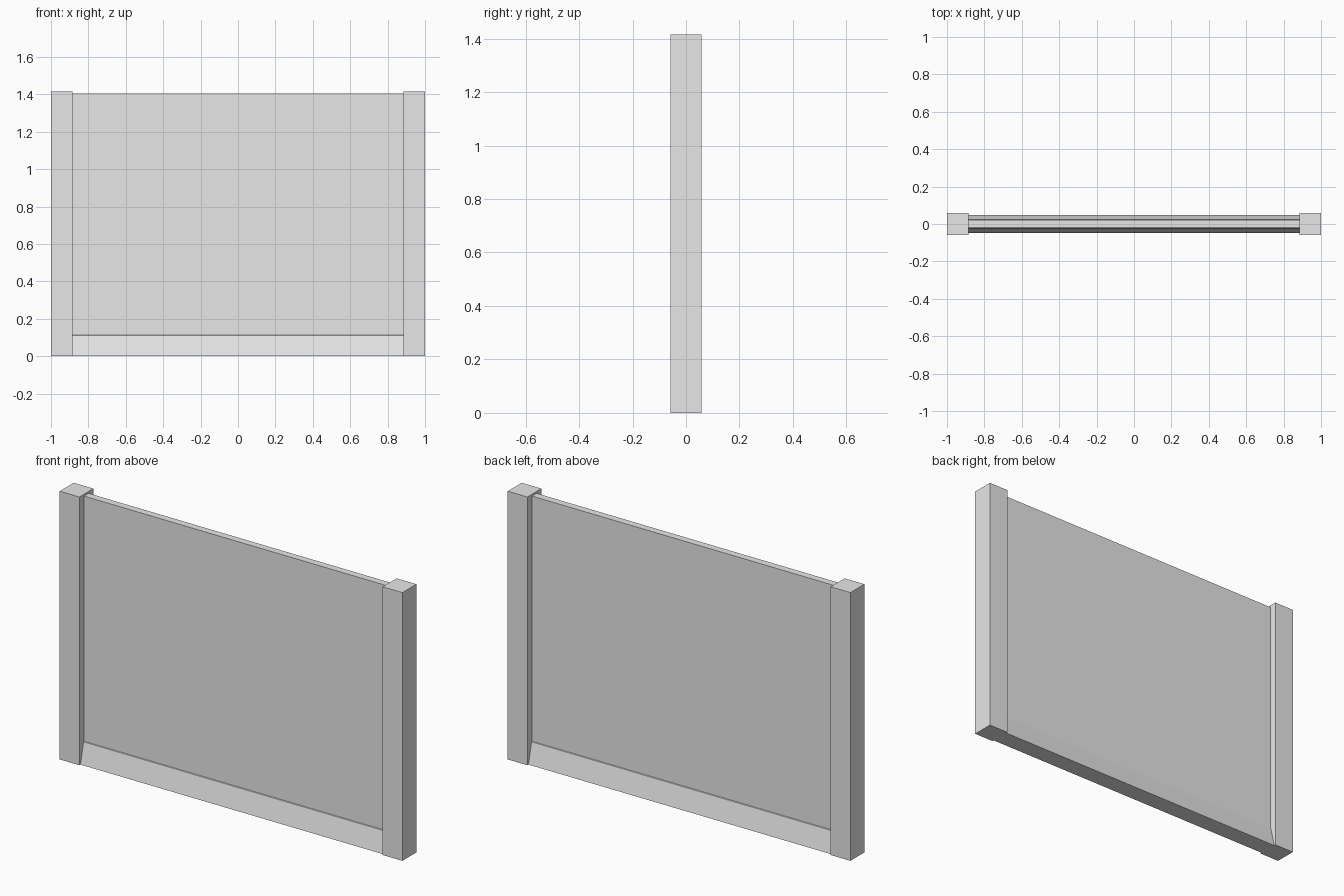
import bpy
import bmesh

cube = bpy.data.objects.get("Cube")
if cube:
    bpy.data.objects.remove(cube, do_unlink=True)

HEIGHT = 1.415
POST_WIDTH = 0.115
POST_DEPTH = 0.116
INNER = 1 - POST_WIDTH

grey = bpy.data.materials.new("light grey")
grey.use_nodes = True
colour = (0.8, 0.8, 0.8, 1)
grey.diffuse_color = colour
grey.node_tree.nodes["Principled BSDF"].inputs["Base Color"].default_value = colour


def extrude_profile(name, half_profile, x0, x1):
    """Mirror a (y, z) half profile about y = 0 and extrude it along x."""
    outline = half_profile + [(-y, z) for y, z in reversed(half_profile)]
    bm = bmesh.new()
    face = bm.faces.new([bm.verts.new((x0, y, z)) for y, z in outline])
    result = bmesh.ops.extrude_face_region(bm, geom=[face])
    moved = [v for v in result["geom"] if isinstance(v, bmesh.types.BMVert)]
    bmesh.ops.translate(bm, verts=moved, vec=(x1 - x0, 0, 0))
    bmesh.ops.recalc_face_normals(bm, faces=bm.faces)
    mesh = bpy.data.meshes.new(name)
    bm.to_mesh(mesh)
    bm.free()
    mesh.materials.append(grey)
    obj = bpy.data.objects.new(name, mesh)
    bpy.context.collection.objects.link(obj)
    return obj


# Square end posts
post = [(POST_DEPTH / 2, 0), (POST_DEPTH / 2, HEIGHT)]
extrude_profile("right_post", post, -1, -INNER)
extrude_profile("left_post", post, INNER, 1)

# Thin wall panel with a sloped plinth and a narrow ledge above it
wall = [(0.049, 0), (0.023, 0.11), (0.019, 0.112), (0.019, HEIGHT - 0.01)]
extrude_profile("wall_panel", wall, -INNER, INNER)
